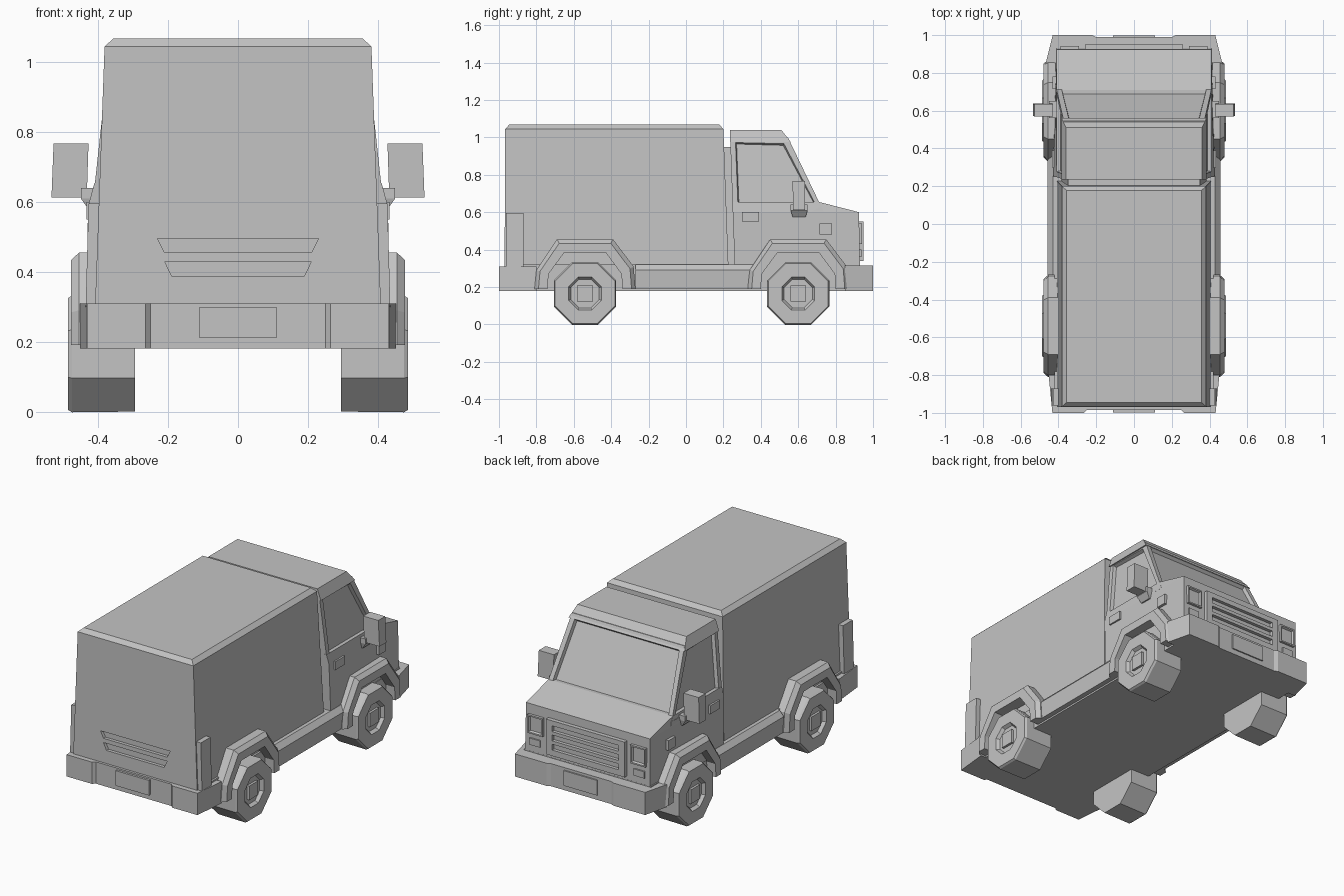
import bpy, bmesh, math

cube = bpy.data.objects.get("Cube")
if cube:
    bpy.data.objects.remove(cube, do_unlink=True)

GREY = (0.55, 0.55, 0.55, 1)
paint = bpy.data.materials.new("plain_grey")
paint.use_nodes = True
paint.diffuse_color = GREY
paint.node_tree.nodes["Principled BSDF"].inputs["Base Color"].default_value = GREY


def loft(name, rings, mirror=False):
    """Skin a list of equal-sized point rings and cap both ends."""
    bm = bmesh.new()
    loops = [[bm.verts.new(p) for p in ring] for ring in rings]
    n = len(loops[0])
    for a, b in zip(loops, loops[1:]):
        for i in range(n):
            j = (i + 1) % n
            bm.faces.new((a[i], a[j], b[j], b[i]))
    bm.faces.new(loops[0])
    bm.faces.new(loops[-1])
    bmesh.ops.recalc_face_normals(bm, faces=bm.faces)
    mesh = bpy.data.meshes.new(name)
    bm.to_mesh(mesh)
    bm.free()
    mesh.materials.append(paint)
    obj = bpy.data.objects.new(name, mesh)
    bpy.context.collection.objects.link(obj)
    if mirror:
        mod = obj.modifiers.new("both_sides", 'MIRROR')
        mod.use_mirror_merge = False
    return obj


def block(name, *levels, mirror=False):
    """Stack rectangles given as (z, x0, x1, y0, y1)."""
    return loft(name, [[(x0, y0, z), (x1, y0, z), (x1, y1, z), (x0, y1, z)]
                       for z, x0, x1, y0, y1 in levels], mirror)


def box(name, x0, x1, y0, y1, z0, z1, mirror=False):
    return block(name, (z0, x0, x1, y0, y1), (z1, x0, x1, y0, y1), mirror=mirror)


def centred(name, *levels):
    return block(name, *[(z, -w, w, y0, y1) for z, w, y0, y1 in levels])


def plan(name, outline, z0, z1):
    """Extrude a half plan outline, mirrored across x, between two heights."""
    full = outline + [(-x, y) for x, y in reversed(outline)]
    return loft(name, [[(x, y, z) for x, y in full] for z in (z0, z1)])


def inset(obj, rule, thickness, depth):
    bm = bmesh.new()
    bm.from_mesh(obj.data)
    bm.normal_update()
    faces = [f for f in bm.faces if rule(f.normal)]
    bmesh.ops.inset_individual(bm, faces=faces, thickness=thickness, depth=0)
    bmesh.ops.inset_individual(bm, faces=faces, thickness=0.008, depth=-depth)
    bm.to_mesh(obj.data)
    bm.free()


def cut(obj, cutter):
    mod = obj.modifiers.new("slot", 'BOOLEAN')
    mod.operation = 'DIFFERENCE'
    mod.solver = 'EXACT'
    mod.object = cutter
    cutter.hide_render = True
    cutter.hide_viewport = True
    cutter.display_type = 'WIRE'


# Floor and cargo box
centred("chassis", (0.18, 0.42, -0.96, 0.93), (0.32, 0.42, -0.96, 0.93))
cargo = centred("cargo_box", (0.28, 0.41, -0.97, 0.228), (1.045, 0.382, -0.967, 0.2),
                (1.068, 0.357, -0.945, 0.178))
centred("cargo_neck", (0.3, 0.385, 0.15, 0.3), (0.95, 0.35, 0.15, 0.3))

# Slots in the cargo end
for name, z0, z1, w0, w1 in (("upper_slot_cutter", 0.455, 0.495, 0.21, 0.23),
                             ("lower_slot_cutter", 0.388, 0.43, 0.19, 0.21)):
    cut(cargo, centred(name, (z0, w0, -1.05, -0.95), (z1, w1, -1.05, -0.95)))

# Cab
hood = centred("lower_cab", (0.28, 0.43, 0.262, 0.93), (0.6, 0.426, 0.25, 0.925),
               (0.655, 0.411, 0.248, 0.71))
for v in hood.data.vertices:
    if v.co.y > 0.9:
        v.co.x *= 0.96
glasshouse = centred("glasshouse", (0.605, 0.415, 0.25, 0.735), (1.0, 0.372, 0.236, 0.545))
inset(glasshouse, lambda n: abs(n.x) > 0.9 or n.y > 0.7, 0.04, 0.02)
centred("cab_roof", (0.975, 0.383, 0.235, 0.56), (1.04, 0.36, 0.235, 0.51))
box("door_handle", 0.4, 0.434, 0.3, 0.39, 0.55, 0.6, mirror=True)
box("side_marker", 0.4, 0.431, 0.715, 0.78, 0.48, 0.54, mirror=True)

# Grille and lamps
grille = box("grille", -0.26, 0.26, 0.9, 0.95, 0.34, 0.55)
for i in range(3):
    z = 0.375 + 0.055 * i
    cut(grille, box(f"grille_cutter_{i}", -0.22, 0.22, 0.93, 1.0, z, z + 0.035))
lamp = box("headlight", 0.29, 0.39, 0.9, 0.942, 0.43, 0.54, mirror=True)
inset(lamp, lambda n: n.y > 0.9, 0.012, 0.012)
box("indicator", 0.31, 0.38, 0.9, 0.937, 0.36, 0.4, mirror=True)

# Bumpers, plates and corner posts
plan("front_bumper", [(0.2, 0.99), (0.22, 1.0), (0.43, 1.0), (0.468, 0.85), (0.4, 0.85)],
     0.18, 0.315)
plan("rear_bumper", [(0.25, -0.985), (0.265, -1.0), (0.432, -1.0), (0.452, -0.8), (0.38, -0.8)],
     0.18, 0.31)
box("front_plate", -0.11, 0.11, 0.98, 0.998, 0.21, 0.3)
box("rear_plate", -0.11, 0.11, -0.998, -0.97, 0.21, 0.3)
block("corner_post", (0.3, 0.38, 0.436, -0.962, -0.87), (0.595, 0.37, 0.428, -0.962, -0.87),
      mirror=True)

# Side skirts
block("side_skirt", (0.19, 0.36, 0.45, -0.27, 0.4), (0.29, 0.36, 0.457, -0.27, 0.4),
      (0.32, 0.36, 0.43, -0.27, 0.4), mirror=True)

# Wheels with their arches
OUTER = [(-0.27, 0.19), (-0.26, 0.29), (-0.15, 0.455), (0.15, 0.455), (0.26, 0.31), (0.27, 0.19)]
INNER = [(-0.2, 0.19), (-0.195, 0.27), (-0.11, 0.385), (0.11, 0.385), (0.195, 0.27), (0.2, 0.19)]
WHEEL = [(0.295, 0.165), (0.475, 0.167), (0.487, 0.16), (0.487, 0.088), (0.468, 0.076)]
for name, yc in (("rear", -0.54), ("front", 0.6)):
    flare = []
    for (yo, zo), (yi, zi) in zip(OUTER, INNER):
        ym, zm = yo * 0.7 + yi * 0.3, zo * 0.7 + zi * 0.3
        flare.append([(0.36, yc + yo, zo), (0.455, yc + yo, zo), (0.478, yc + ym, zm),
                      (0.478, yc + yi, zi), (0.36, yc + yi, zi)])
    loft(name + "_arch", flare, mirror=True)
    rings = []
    for x, apothem in WHEEL:
        r = apothem / math.cos(math.pi / 8)
        angles = [math.pi / 8 + k * math.pi / 4 for k in range(8)]
        rings.append([(x, yc + r * math.cos(a), 0.165 + r * math.sin(a)) for a in angles])
    loft(name + "_wheel", rings, mirror=True)
    box(name + "_hub", 0.45, 0.482, yc - 0.042, yc + 0.042, 0.123, 0.207, mirror=True)

# Door mirrors
block("mirror_arm", (0.575, 0.4, 0.425, 0.57, 0.64), (0.61, 0.4, 0.45, 0.56, 0.65),
      (0.64, 0.39, 0.45, 0.56, 0.65), mirror=True)
block("mirror_head", (0.613, 0.433, 0.534, 0.572, 0.637), (0.768, 0.428, 0.528, 0.57, 0.635),
      mirror=True)
